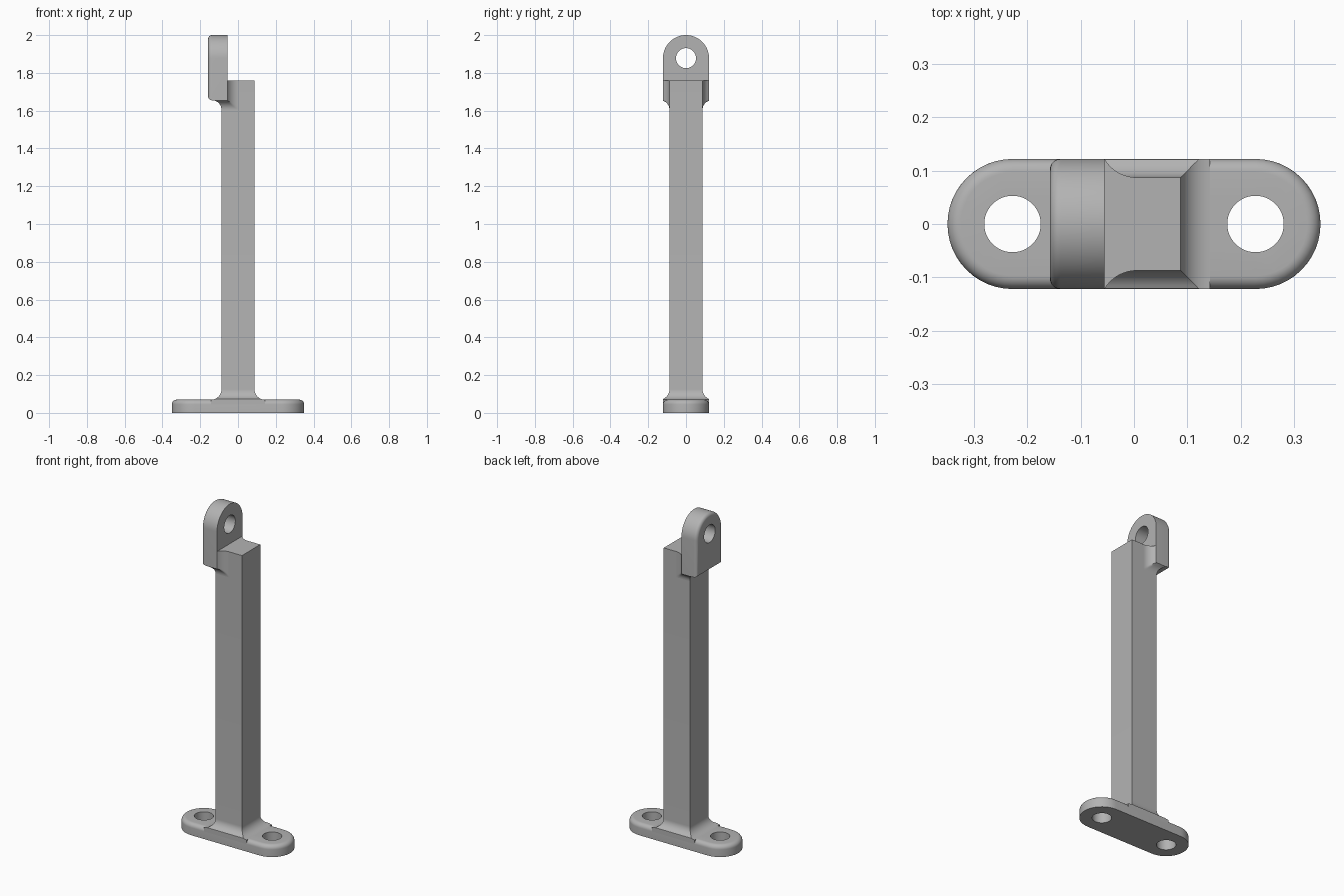
import bpy, bmesh
from math import sin, cos, pi, sqrt, radians

if "Cube" in bpy.data.objects:
    bpy.data.objects.remove(bpy.data.objects["Cube"], do_unlink=True)

HALF = 0.0875      # half width of the square post
WIDE = 0.122       # half width of the base plate and lug
BASE_TOP, POST_TOP = 0.07, 1.76
LUG_BOTTOM, LUG_CENTRE = 1.655, 1.878
LUG_IN, LUG_OUT = -0.055, -0.158
EYE = 0.228        # distance of base holes from the middle
HOLE = 0.053
STEPS = 12

grey = bpy.data.materials.new("grey_metal")
grey.use_nodes = True
colour = (0.45, 0.45, 0.45, 1)
grey.diffuse_color = colour
grey.node_tree.nodes["Principled BSDF"].inputs["Base Color"].default_value = colour


def loft(name, rings):
    """Skin a stack of closed rings and cap both ends."""
    bm = bmesh.new()
    loops = [[bm.verts.new(p) for p in ring] for ring in rings]
    for a, b in zip(loops, loops[1:]):
        for i in range(len(a)):
            j = (i + 1) % len(a)
            bm.faces.new((a[i], a[j], b[j], b[i]))
    bm.faces.new(loops[0][::-1])
    bm.faces.new(loops[-1])
    bmesh.ops.recalc_face_normals(bm, faces=bm.faces)
    mesh = bpy.data.meshes.new(name)
    bm.to_mesh(mesh)
    bm.free()
    mesh.materials.append(grey)
    obj = bpy.data.objects.new(name, mesh)
    bpy.context.collection.objects.link(obj)
    return obj


def activate(obj):
    bpy.ops.object.select_all(action='DESELECT')
    obj.select_set(True)
    bpy.context.view_layer.objects.active = obj


def drill(obj, location, rotation=(0, 0, 0)):
    """Cut a round hole and throw the cutter away."""
    bpy.ops.mesh.primitive_cylinder_add(vertices=48, radius=HOLE, depth=0.5,
                                        location=location, rotation=rotation)
    cutter = bpy.context.object
    cutter.hide_render = True
    activate(obj)
    mod = obj.modifiers.new("hole", 'BOOLEAN')
    mod.operation, mod.solver, mod.object = 'DIFFERENCE', 'EXACT', cutter
    bpy.ops.object.modifier_apply(modifier=mod.name)
    bpy.data.objects.remove(cutter, do_unlink=True)


def smooth(obj):
    activate(obj)
    bpy.ops.object.shade_smooth_by_angle(angle=radians(30))


def rounding(r):
    """Inset and drop below the face for a rounded rim, bottom to top."""
    return [(r * (1 - cos(t)), r * (1 - sin(t)))
            for t in (pi / 2 * i / 8 for i in range(9))]


def cove(r):
    """Height and outward offset of a concave fillet, narrow to wide."""
    return [(r * sin(t), r * (1 - cos(t)))
            for t in (pi / 2 * i / STEPS for i in range(STEPS + 1))]


# Base plate: stadium with a rounded upper rim
def stadium(inset, z):
    r = WIDE - inset
    arc = [pi * i / 24 - pi / 2 for i in range(25)]
    right = [(EYE + r * cos(t), r * sin(t), z) for t in arc]
    return right + [(-x, -y, z) for x, y, z in right]


base = loft("base_plate", [stadium(0, 0)] +
            [stadium(i, BASE_TOP - d) for i, d in rounding(0.025)])
for side in (-1, 1):
    drill(base, (side * EYE, 0, 0))
smooth(base)


# Post with a flared foot, flush with the plate sides
def rectangle(offset, z):
    x, y = HALF + offset, min(HALF + offset, WIDE)
    return [(x, y, z), (-x, y, z), (-x, -y, z), (x, -y, z)]


R = 0.055
foot = [rectangle(o, BASE_TOP + R - h) for h, o in reversed(cove(R))]
post = loft("post", [rectangle(R, BASE_TOP - 0.025)] + foot + [rectangle(0, POST_TOP)])
smooth(post)


# Lug: arched plate with a rounded outer rim
def arch(inset, x):
    r = WIDE - inset
    top = [(x, r * cos(pi * i / 32), LUG_CENTRE + r * sin(pi * i / 32)) for i in range(33)]
    low = LUG_BOTTOM + inset
    return [(x, r, low)] + top + [(x, -r, low)]


lug = loft("lug", [arch(0, LUG_IN)] + [arch(i, LUG_OUT + d) for i, d in rounding(0.02)])
drill(lug, (LUG_IN, 0, LUG_CENTRE), (0, pi / 2, 0))
smooth(lug)


# Neck: concave webs joining the lug to the post, tapering underneath
WEB, WEB_END = 0.07, 0.005


def neck_ring(offset, z):
    xs = [LUG_IN + (WEB_END - LUG_IN) * i / STEPS for i in range(STEPS + 1)]
    curve = [(x, HALF + WEB - sqrt(WEB ** 2 - (WEB_END - x) ** 2)) for x in xs]
    half = [(-HALF - offset, WIDE)] + curve
    half = [(x, min(y, HALF + offset, WIDE)) for x, y in half]
    return [(x, y, z) for x, y in half] + [(x, -y, z) for x, y in reversed(half)]


N = 0.05
neck = loft("neck", [neck_ring(o, LUG_BOTTOM - N + h) for h, o in cove(N)] +
            [neck_ring(N, POST_TOP)])
smooth(neck)
